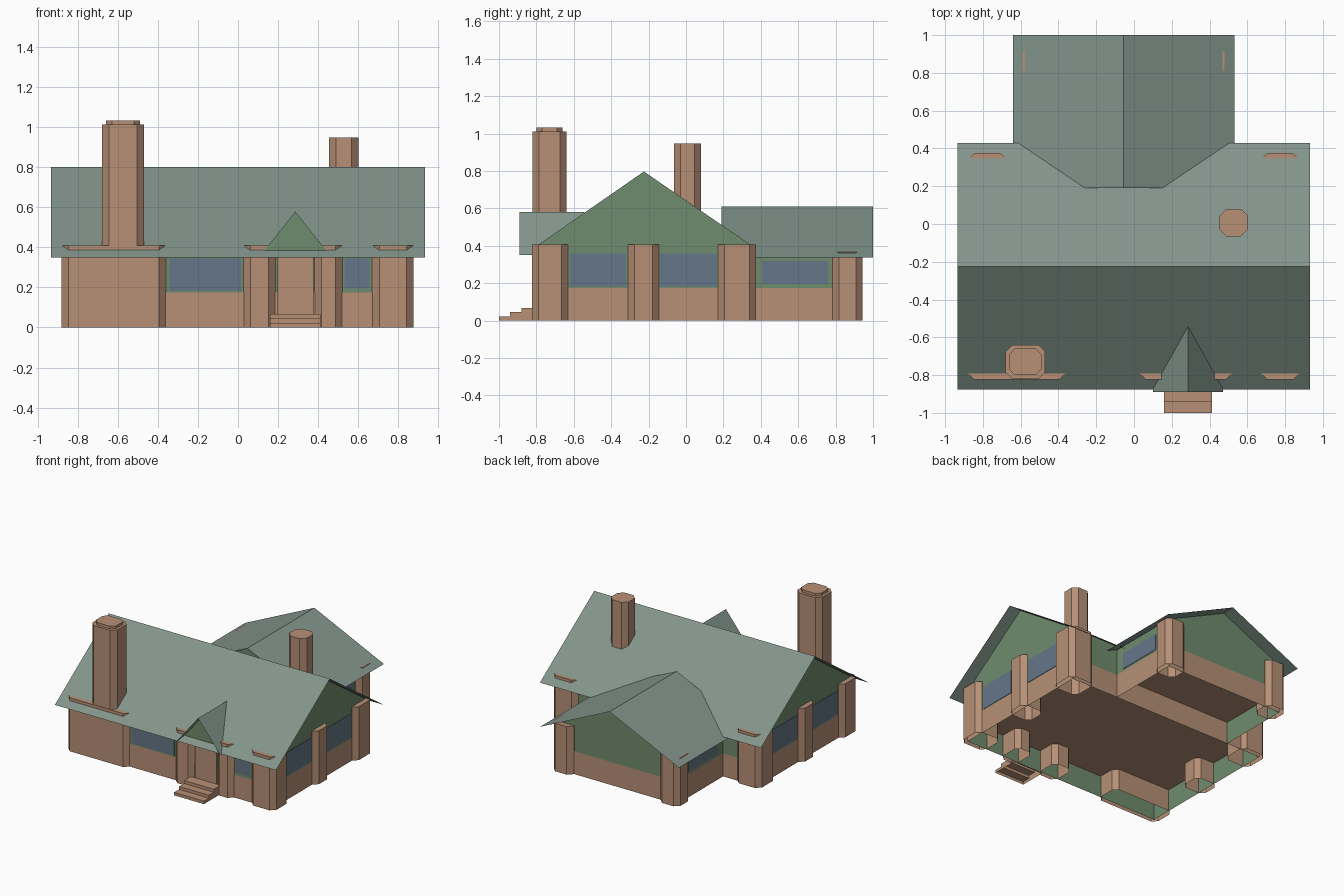
import bpy

cube = bpy.data.objects.get("Cube")
if cube:
    bpy.data.objects.remove(cube, do_unlink=True)


def material(name, rgb):
    m = bpy.data.materials.new(name)
    m.use_nodes = True
    linear = [((c / 255 + 0.055) / 1.055) ** 2.4 for c in rgb]
    m.diffuse_color = (*linear, 1)
    m.node_tree.nodes["Principled BSDF"].inputs["Base Color"].default_value = (*linear, 1)
    return m


STONE = material("tan stone", (183, 144, 118))
GREEN = material("green siding", (111, 140, 109))
ROOF = material("grey green roof", (130, 149, 139))
GLASS = material("blue grey glass", (101, 118, 136))


def mesh(name, verts, faces, mat):
    me = bpy.data.meshes.new(name)
    me.from_pydata(verts, [], faces)
    me.materials.append(mat)
    ob = bpy.data.objects.new(name, me)
    bpy.context.collection.objects.link(ob)


def rect(x0, x1, y0, y1):
    return [(x0, y0), (x1, y0), (x1, y1), (x0, y1)]


def prism(name, outline, z0, z1, mat=STONE, top=True, bottom=False):
    """Upright prism from an outline, with optional caps."""
    n = len(outline)
    verts = [(x, y, z) for z in (z0, z1) for x, y in outline]
    faces = [(i, (i + 1) % n, n + (i + 1) % n, n + i) for i in range(n)]
    if top:
        faces.append(tuple(range(n, 2 * n)))
    if bottom:
        faces.append(tuple(reversed(range(n))))
    mesh(name, verts, faces, mat)


def plate(name, x0, x1, y0, y1, z0, z1, mat=GLASS):
    prism(name, rect(x0, x1, y0, y1), z0, z1, mat, bottom=True)


SKIRT = 0.175


def skirt(name, x0, x1, y0, y1):
    """Stone band around the foot of the walls."""
    prism(name, rect(x0, x1, y0, y1), 0, SKIRT, top=False)


def floor(name, x0, x1, y0, y1):
    """Raised floor just below the top of the stone band."""
    mesh(name, [(x, y, SKIRT - 0.01) for x, y in rect(x0, x1, y0, y1)], [(3, 2, 1, 0)], STONE)


def pillar(name, x0, x1, y0, y1, z0, z1, c=0.035):
    """Upright block with chamfered corners."""
    prism(name, [(x0 + c, y0), (x1 - c, y0), (x1, y0 + c), (x1, y1 - c),
                 (x1 - c, y1), (x0 + c, y1), (x0, y1 - c), (x0, y0 + c)], z0, z1)


def sweep(name, profile, place, a, b, mat, ends=False):
    """Sheet swept from a to b along the axis chosen by place."""
    n = len(profile)
    verts = [place(u, t, z) for t in (a, b) for u, z in profile]
    faces = [(i, i + 1, n + i + 1, n + i) for i in range(n - 1)]
    if ends:
        faces += [tuple(reversed(range(n))), tuple(range(n, 2 * n))]
    if place is along_x:
        faces = [f[::-1] for f in faces]
    mesh(name, verts, faces, mat)


def along_x(u, t, z):
    return (t, u, z)


def along_y(u, t, z):
    return (u, t, z)


# Main house: roof, walls, floor and stone skirt
RIDGE_Y = -0.225
sweep("main_roof", [(-0.875, 0.35), (RIDGE_Y, 0.80), (0.43, 0.35)], along_x, -0.934, 0.933, ROOF)
sweep("main_walls", [(-0.786, 0), (-0.786, 0.408), (RIDGE_Y, 0.797), (0.341, 0.408), (0.341, 0)],
      along_x, -0.841, 0.838, GREEN, ends=True)
floor("main_floor", -0.841, 0.838, -0.786, 0.341)
skirt("main_skirt", -0.845, 0.842, -0.79, 0.345)

# Rear wing: roof, inner gable, walls, floor and skirt
WING_X = -0.055
sweep("wing_roof", [(-0.640, 0.338), (WING_X, 0.61), (0.532, 0.338)], along_y, 0.19, 1.0, ROOF)
mesh("wing_inner_gable", [(-0.30, 0.20, 0.49), (0.19, 0.20, 0.49), (WING_X, 0.20, 0.607)],
     [(0, 1, 2)], GREEN)
sweep("wing_walls", [(-0.551, 0), (-0.551, 0.377), (WING_X, 0.607), (0.441, 0.377), (0.441, 0)],
      along_y, 0.343, 0.901, GREEN, ends=True)
floor("wing_floor", -0.551, 0.441, 0.345, 0.901)
skirt("wing_skirt", -0.555, 0.445, 0.346, 0.905)

# Stone pillars
TOP = 0.408
FRONT = -0.823
pillar("chimney_block", -0.88, -0.36, FRONT, -0.63, 0, TOP)
pillar("front_left_pillar", 0.67, 0.877, FRONT, -0.63, 0, TOP)
pillar("door_pillar_right", 0.027, 0.187, FRONT, -0.63, 0, TOP)
pillar("door_pillar_left", 0.382, 0.522, FRONT, -0.63, 0, TOP)
for side, x0, x1 in (("left", 0.67, 0.877), ("right", -0.88, -0.673)):
    pillar("back_pillar_" + side, x0, x1, 0.17, 0.375, 0, TOP)
for side, x0, x1 in (("left", 0.69, 0.877), ("right", -0.88, -0.693)):
    pillar("middle_pillar_" + side, x0, x1, -0.31, -0.145, 0, TOP)
for side, x0, x1 in (("left", 0.312, 0.480), ("right", -0.590, -0.422)):
    pillar("wing_pillar_" + side, x0, x1, 0.782, 0.943, 0, 0.367)

# Chimneys
pillar("front_chimney", -0.68, -0.47, -0.82, -0.64, 0.38, 1.012)
pillar("front_chimney_cap", -0.66, -0.49, -0.80, -0.66, 1.012, 1.032, 0.03)
pillar("back_chimney", 0.453, 0.602, -0.065, 0.08, 0.55, 0.947)

# Windows as thin plates on the walls
plate("front_window_wide", -0.343, 0.014, -0.789, -0.785, 0.182, 0.345)
plate("front_window_narrow", 0.532, 0.657, -0.789, -0.785, 0.195, 0.345)
for side, x0, x1 in (("left", 0.837, 0.841), ("right", -0.844, -0.840)):
    plate("gable_window_front_" + side, x0, x1, -0.62, -0.32, 0.182, 0.36)
    plate("gable_window_back_" + side, x0, x1, -0.138, 0.162, 0.182, 0.36)
for side, x0, x1 in (("left", 0.440, 0.444), ("right", -0.554, -0.550)):
    plate("wing_window_" + side, x0, x1, 0.41, 0.76, 0.195, 0.318)

# Entrance: door, hollow steps and small gabled porch roof
plate("door", 0.198, 0.377, -0.80, -0.791, 0, 0.375, STONE)
stairs = [(-1.0, 0)]
for i in range(3):
    height = 0.0225 * (i + 1)
    stairs += [(-1.0 + 0.06 * i, height), (-0.94 + 0.06 * i, height)]
stairs[-1] = (-0.80, stairs[-1][1])
stairs.append((-0.80, 0))
sweep("front_steps", stairs, along_x, 0.16, 0.412, STONE, ends=True)

PX = 0.286
EAVE = 0.186
roof_verts = [(PX, -0.89, 0.58), (PX, -0.543, 0.58)]
for s in (-1, 1):
    roof_verts += [(PX + s * EAVE, -0.79, 0.35), (PX + s * EAVE, -0.89, 0.35)]
mesh("porch_roof", roof_verts, [(0, 1, 2, 3), (1, 0, 5, 4)], ROOF)
mesh("porch_gable", [(PX - 0.155, -0.829, 0.384), (PX + 0.155, -0.829, 0.384), (PX, -0.829, 0.578)],
     [(0, 1, 2)], GREEN)
